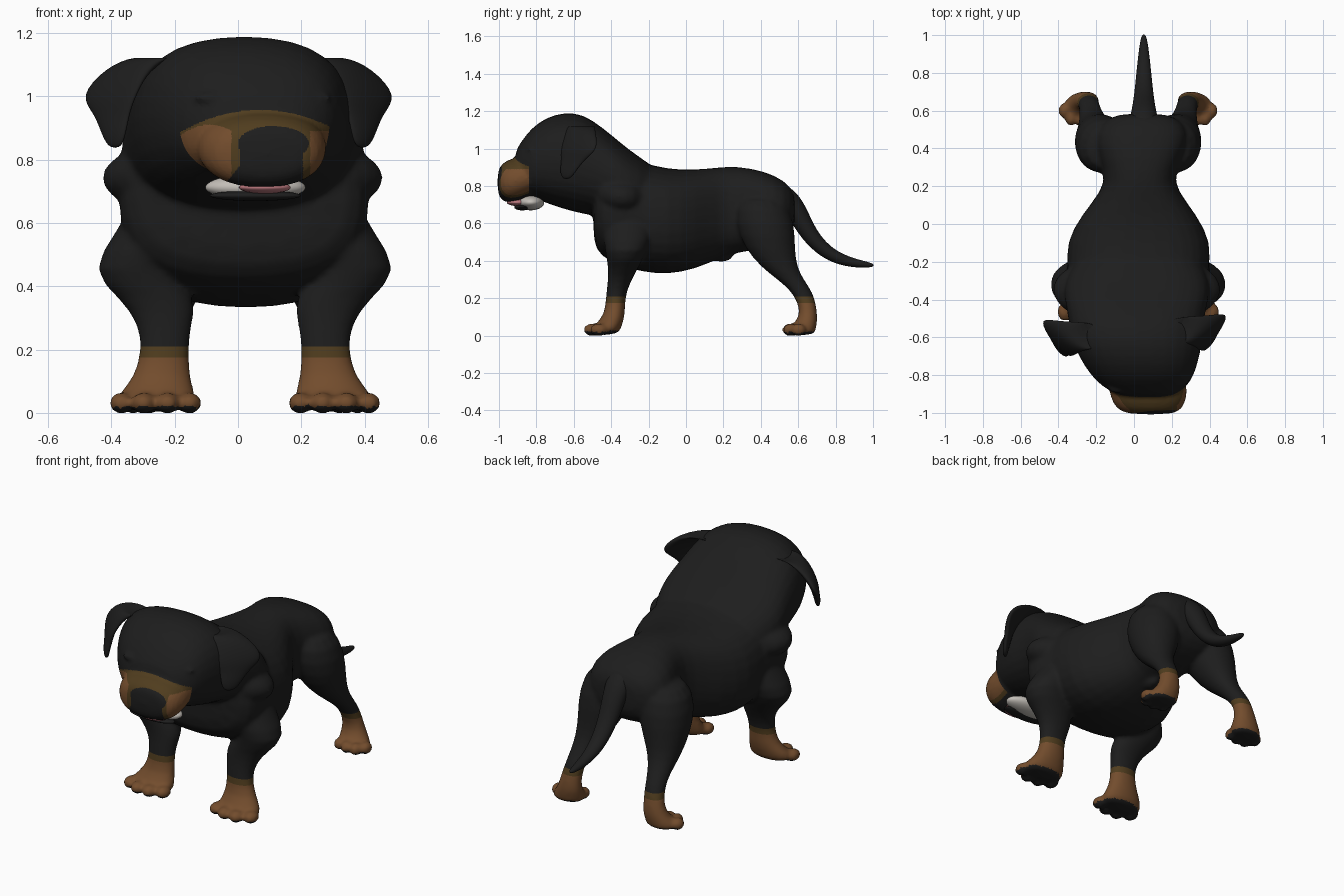
import bpy, bmesh, math
from mathutils import Vector, Matrix

if "Cube" in bpy.data.objects:
    bpy.data.objects.remove(bpy.data.objects["Cube"], do_unlink=True)

MID = 0.022  # mirror line of the legs


def material(name, rgb):
    m = bpy.data.materials.new(name)
    m.use_nodes = True
    m.diffuse_color = (*rgb, 1)
    bsdf = m.node_tree.nodes["Principled BSDF"]
    bsdf.inputs["Base Color"].default_value = (*rgb, 1)
    bsdf.inputs["Roughness"].default_value = 0.8
    return m


BLACK = material("black_coat", (0.0125, 0.0125, 0.0125))
TAN = material("tan_coat", (0.17, 0.073, 0.026))
BROWN = material("dark_brown_coat", (0.08, 0.046, 0.013))
WHITE = material("tooth_white", (0.55, 0.52, 0.48))
PINK = material("tongue_pink", (0.5, 0.19, 0.21))


def loft(bm, rings, power=1.0, n=16):
    """Closed tube through rings of (centre, u half axis, v half axis)."""
    def bend(t):
        return math.copysign(abs(t) ** power, t)
    loops = []
    for c, u, v in rings:
        angles = [2 * math.pi * i / n for i in range(n)]
        loops.append([bm.verts.new(Vector(c) + Vector(u) * bend(math.cos(a))
                                   + Vector(v) * bend(math.sin(a))) for a in angles])
    for a, b in zip(loops, loops[1:]):
        for i in range(n):
            j = (i + 1) % n
            bm.faces.new((a[i], a[j], b[j], b[i]))
    bm.faces.new(loops[0])
    bm.faces.new(loops[-1])


def blob(bm, centre, size):
    mat = Matrix.Translation(centre) @ Matrix.Diagonal((*size, 1))
    bmesh.ops.create_uvsphere(bm, u_segments=16, v_segments=10, radius=1, matrix=mat)


def length_rings(rows):
    """Rows of y, centre x, half width, top, bottom."""
    return [((x, y, (t + b) / 2), (w, 0, 0), (0, 0, (t - b) / 2)) for y, x, w, t, b in rows]


def leg_rings(rows, s):
    """Rows of z, distance from the mirror line, y, half width, half depth."""
    return [((MID + s * c, y, z), (rx, 0, 0), (0, ry, 0)) for z, c, y, rx, ry in rows]


def make(name, bm, mats, subdiv=2):
    bmesh.ops.recalc_face_normals(bm, faces=bm.faces[:])
    me = bpy.data.meshes.new(name)
    bm.to_mesh(me)
    bm.free()
    for m in mats:
        me.materials.append(m)
    me.polygons.foreach_set("use_smooth", [True] * len(me.polygons))
    ob = bpy.data.objects.new(name, me)
    bpy.context.collection.objects.link(ob)
    if subdiv:
        ob.modifiers.new("Subdivision", "SUBSURF").levels = subdiv
        ob.modifiers["Subdivision"].render_levels = subdiv
    return ob


# Trunk, neck with head, low neck ruff, muzzle
skin = bmesh.new()
loft(skin, length_rings([
    (0.59, .045, .13, .76, .58), (0.53, .045, .24, .83, .50), (0.42, .04, .26, .885, .46),
    (0.27, .03, .185, .91, .44), (0.18, .03, .20, .905, .41), (0.05, .027, .31, .89, .35),
    (-0.10, .025, .395, .895, .32), (-0.23, .022, .375, .93, .335), (-0.35, .018, .41, .96, .365),
    (-0.46, .018, .39, .93, .42), (-0.50, .018, .30, .85, .50)]), 0.78)
loft(skin, length_rings([
    (-0.15, .02, .30, .90, .60), (-0.25, .018, .37, .955, .60), (-0.35, .015, .40, 1.035, .60),
    (-0.45, .012, .375, 1.12, .63), (-0.55, .012, .36, 1.19, .645), (-0.65, .02, .345, 1.20, .67),
    (-0.75, .035, .305, 1.17, .705), (-0.83, .05, .26, 1.11, .74), (-0.88, .06, .20, 1.04, .75),
    (-0.92, .065, .13, .98, .77)]), 0.82)
loft(skin, length_rings([
    (-0.20, .015, .35, .85, .62), (-0.28, .015, .44, .87, .61), (-0.36, .015, .465, .88, .60),
    (-0.43, .013, .42, .88, .62), (-0.50, .012, .34, .86, .65)]), 0.9)
loft(skin, length_rings([
    (-0.77, .065, .20, .94, .76), (-0.85, .072, .212, .955, .735), (-0.92, .078, .207, .955, .705),
    (-0.975, .08, .18, .93, .71), (-1.01, .088, .13, .89, .75)]), 0.88)
blob(skin, (.112, -.965, .85), (.108, .042, .052))  # nose
blob(skin, (.04, .19, .42), (.035, .06, .025))      # belly bump
blob(skin, (-.085, -.868, .995), (.055, .03, .018))  # closed eyelids
blob(skin, (.245, -.828, .995), (.05, .03, .018))

FRONT_LEG = [
    (.68, .24, -.30, .12, .12), (.57, .285, -.31, .12, .14), (.45, .37, -.32, .13, .115),
    (.36, .27, -.335, .125, .08), (.28, .253, -.36, .085, .06), (.20, .253, -.378, .075, .052),
    (.11, .262, -.38, .09, .056), (.06, .28, -.415, .125, .075), (.0, .282, -.435, .14, .08)]
HIND_LEG = [
    (.76, .16, .40, .13, .13), (.60, .19, .42, .155, .165), (.46, .21, .45, .125, .135),
    (.36, .235, .50, .085, .095), (.28, .25, .58, .06, .065), (.22, .26, .63, .055, .055),
    (.14, .27, .655, .06, .045), (.08, .28, .65, .075, .055), (.04, .30, .62, .095, .075),
    (.0, .305, .615, .10, .08)]
FRONT_TOES = [(.175, -.475), (.245, -.50), (.32, -.50), (.39, -.465)]
HIND_TOES = [(.245, .57), (.30, .555), (.355, .56), (.39, .60)]
for s in (-1, 1):
    for rows in (FRONT_LEG, HIND_LEG):
        loft(skin, leg_rings(rows, s), 0.95)
    for toes, size in ((FRONT_TOES, .044), (HIND_TOES, .037)):
        for x, y in toes:
            blob(skin, (MID + s * x, y, .031), (size * .9, size * 1.15, .034))

# Fuse the masses into one smooth skin
draft = make("draft_skin", skin, [], 1)
remesh = draft.modifiers.new("Fuse", "REMESH")
remesh.mode = "VOXEL"
remesh.voxel_size = 0.012
smooth = draft.modifiers.new("Soften", "SMOOTH")
smooth.factor, smooth.iterations = 0.5, 5
bpy.context.view_layer.update()
fused = draft.evaluated_get(bpy.context.evaluated_depsgraph_get()).to_mesh()
coat = bmesh.new()
coat.from_mesh(fused)
bpy.data.objects.remove(draft, do_unlink=True)

# Finer faces on the muzzle and clean borders for the markings
muzzle_edges = [e for e in coat.edges if all(v.co.y < -.82 and v.co.z < 1 for v in e.verts)]
bmesh.ops.subdivide_edges(coat, edges=muzzle_edges, cuts=2, use_grid_fill=True)
for point, normal in (((0, 0, .21), (0, 0, 1)), ((0, 0, .175), (0, 0, 1)), ((0, -.84, 0), (0, 1, 0))):
    bmesh.ops.bisect_plane(coat, geom=coat.verts[:] + coat.edges[:] + coat.faces[:],
                           plane_co=point, plane_no=normal)


def marking(f):
    x, y, z = f.calc_center_median()
    if z < .21:                                   # feet with dark cuffs and soles
        if z < .025 and f.normal.z < -.5:
            return 0
        return 2 if z > .175 else 1
    if y > -.84 or z > .957 - 1.1 * (x - .07) ** 2 or z < .715:
        return 0
    # nose pad and the lip below it
    if math.hypot((x - .112) / .112, (z - .85) / .056) < 1:
        return 0
    if z < .85 and .005 - max(0, .78 - z) * .8 < x < .205:
        return 0
    # round tan cheeks inside a darker band
    if x < .07:
        return 1 if x < -.02 and z < .91 - 4 * (x + .09) ** 2 else 2
    return 1 if x > .228 and z < .89 else 2


coat.normal_update()
for face in coat.faces:
    face.material_index = marking(face)
make("dog_body", coat, [BLACK, TAN, BROWN], 0)

# Drooping ears, front edge near the head and rear edge flared
for s, dx, dy, name in ((1, .012, .02, "left_ear"), (-1, -.008, -.01, "right_ear")):
    bm = bmesh.new()
    loft(bm, [((s * x + dx, y + dy, z), (s * .65 * r, .76 * r, 0), (s * .76 * t, -.65 * t, 0))
              for x, y, z, r, t in [
                  (.19, -.58, 1.11, .06, .06), (.25, -.58, 1.13, .085, .06),
                  (.34, -.585, 1.09, .105, .04), (.405, -.59, 1.00, .14, .027),
                  (.39, -.62, .945, .085, .022), (.385, -.65, .885, .06, .018),
                  (.38, -.66, .835, .03, .012)]], 1, 12)
    make(name, bm, [BLACK])

# Tail sweeping down and back
path = [(.44, .76, .07), (.54, .74, .068), (.595, .66, .057), (.64, .57, .05), (.70, .49, .043),
        (.78, .425, .036), (.88, .39, .027), (.97, .378, .017), (1.005, .376, .007)]
rings = []
for i, (y, z, r) in enumerate(path):
    a, b = path[max(i - 1, 0)], path[min(i + 1, len(path) - 1)]
    across = Vector((0, a[1] - b[1], b[0] - a[0])).normalized()
    rings.append(((.052, y, z), (r * 1.2, 0, 0), across * r))
bm = bmesh.new()
loft(bm, rings, 1, 12)
make("tail", bm, [BLACK])

# Open mouth: pale jaw, dark lower lip, tongue
for name, centre, size, mat in (
        ("lower_jaw", (.055, -.83, .712), (.165, .075, .043), WHITE),
        ("lower_lip", (.055, -.875, .686), (.15, .045, .017), BLACK),
        ("tongue", (.085, -.90, .712), (.085, .06, .02), PINK)):
    bm = bmesh.new()
    blob(bm, centre, size)
    make(name, bm, [mat], 1)
